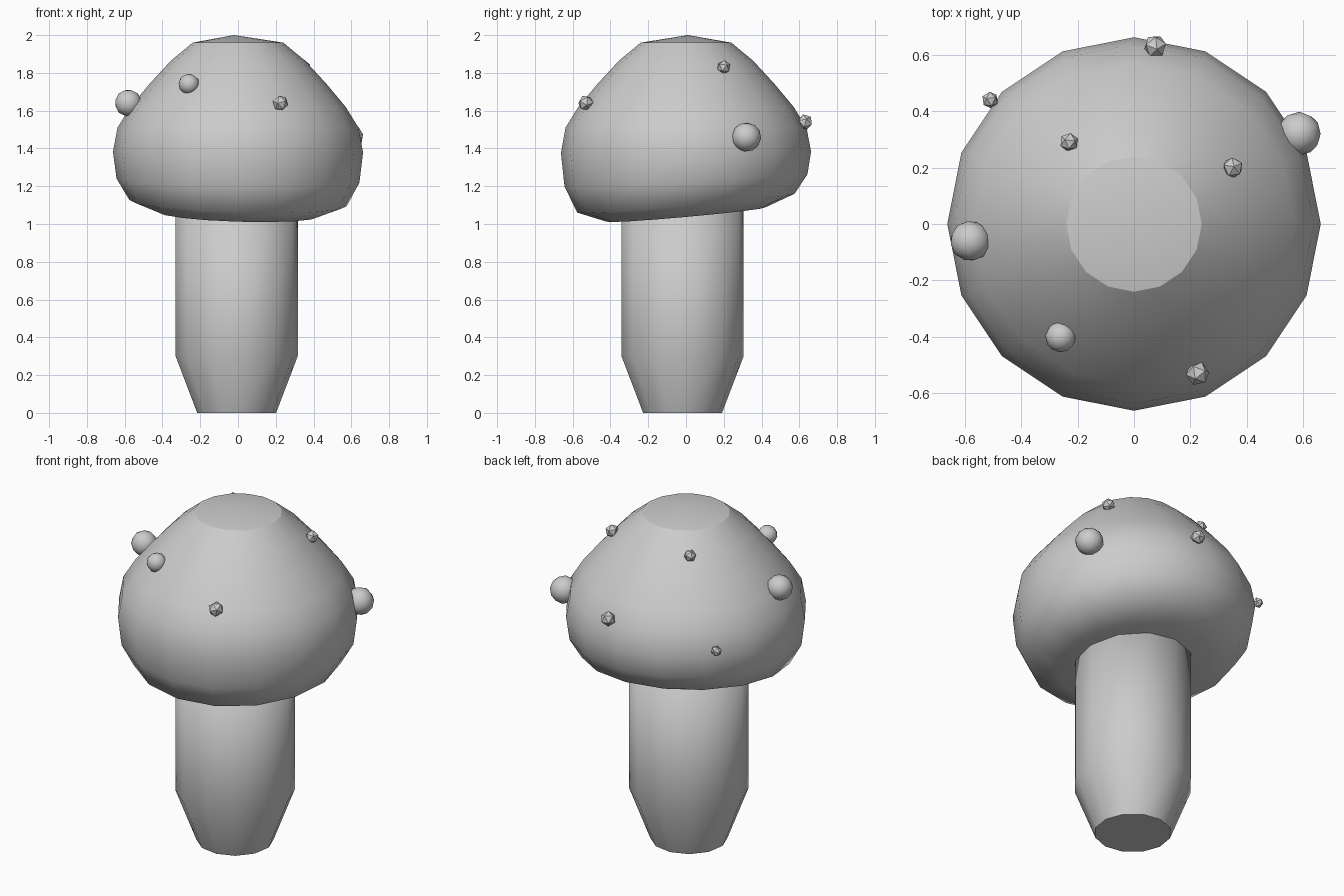
import bpy, bmesh, math
from mathutils import Vector

cube = bpy.data.objects.get("Cube")
if cube:
    bpy.data.objects.remove(cube, do_unlink=True)

grey = bpy.data.materials.new("plain grey")
grey.use_nodes = True
colour = (0.6, 0.6, 0.6, 1)
grey.diffuse_color = colour
grey.node_tree.nodes["Principled BSDF"].inputs["Base Color"].default_value = colour


def finish(bm, name, smooth=True):
    bmesh.ops.recalc_face_normals(bm, faces=bm.faces)
    for f in bm.faces:
        f.smooth = smooth
    mesh = bpy.data.meshes.new(name)
    bm.to_mesh(mesh)
    bm.free()
    mesh.materials.append(grey)
    ob = bpy.data.objects.new(name, mesh)
    bpy.context.collection.objects.link(ob)
    return ob


def lathe(profile, sides, centre, turn=0.0):
    """Stack rings of (radius, z) and close both ends; returns bmesh and rings."""
    bm = bmesh.new()
    rings = []
    for r, z in profile:
        ring = []
        for i in range(sides):
            a = turn + math.tau * i / sides
            ring.append(bm.verts.new((centre[0] + r * math.cos(a),
                                      centre[1] + r * math.sin(a), z)))
        rings.append(ring)
    for lo, hi in zip(rings, rings[1:]):
        for i in range(sides):
            j = (i + 1) % sides
            bm.faces.new((lo[i], lo[j], hi[j], hi[i]))
    bm.faces.new(rings[0])
    bm.faces.new(rings[-1])
    return bm, rings


def sharpen(bm, ring):
    members = set(ring)
    for e in bm.edges:
        if e.verts[0] in members and e.verts[1] in members:
            e.smooth = False


# Stem: straight post with a tapered foot
bm, rings = lathe([(0.21, 0), (0.325, 0.3), (0.325, 1.15)], 12, (-0.007, -0.018), 0.1)
sharpen(bm, rings[0])
finish(bm, "stem")

# Cap: rounded dome whose underside dips toward the front
cap_profile = [(0.2, 1.06), (0.42, 1.05), (0.575, 1.11), (0.643, 1.23), (0.662, 1.38),
               (0.638, 1.51), (0.57, 1.62), (0.47, 1.74), (0.355, 1.865), (0.24, 1.96)]
bm, rings = lathe(cap_profile, 16, (0, 0))
for v in bm.verts:
    low = max(0, min(1, (1.4 - v.co.z) / 0.3))
    v.co.z += low * (0.09 * v.co.y - 0.03 * v.co.x)
# Shallow raised crown in place of the flat end
crown = [f for f in bm.faces if len(f.verts) == 16 and f.calc_center_median().z > 1.9]
peak = bmesh.ops.poke(bm, faces=crown)["verts"][0]
peak.co = Vector((-0.02, 0.01, 2.0))
sharpen(bm, rings[-1])
finish(bm, "cap")

# Warts: faceted small ones, rounder large ones
warts = [(-0.58, -0.06, 1.64, 0.072), (0.585, 0.32, 1.46, 0.078),
         (-0.26, -0.40, 1.74, 0.055), (0.225, -0.53, 1.64, 0.043),
         (0.38, -0.46, 1.21, 0.04), (0.35, 0.20, 1.83, 0.038),
         (0.075, 0.63, 1.54, 0.042), (-0.23, 0.29, 1.87, 0.034),
         (-0.51, 0.44, 1.43, 0.03)]
for n, (x, y, z, r) in enumerate(warts, 1):
    large = r > 0.05
    bm = bmesh.new()
    bmesh.ops.create_icosphere(bm, subdivisions=2 if large else 1, radius=r)
    ob = finish(bm, f"wart_{n}", large)
    ob.location = (x, y, z)
    ob.rotation_euler = (0.7 * n, 0.4 * n, n)
